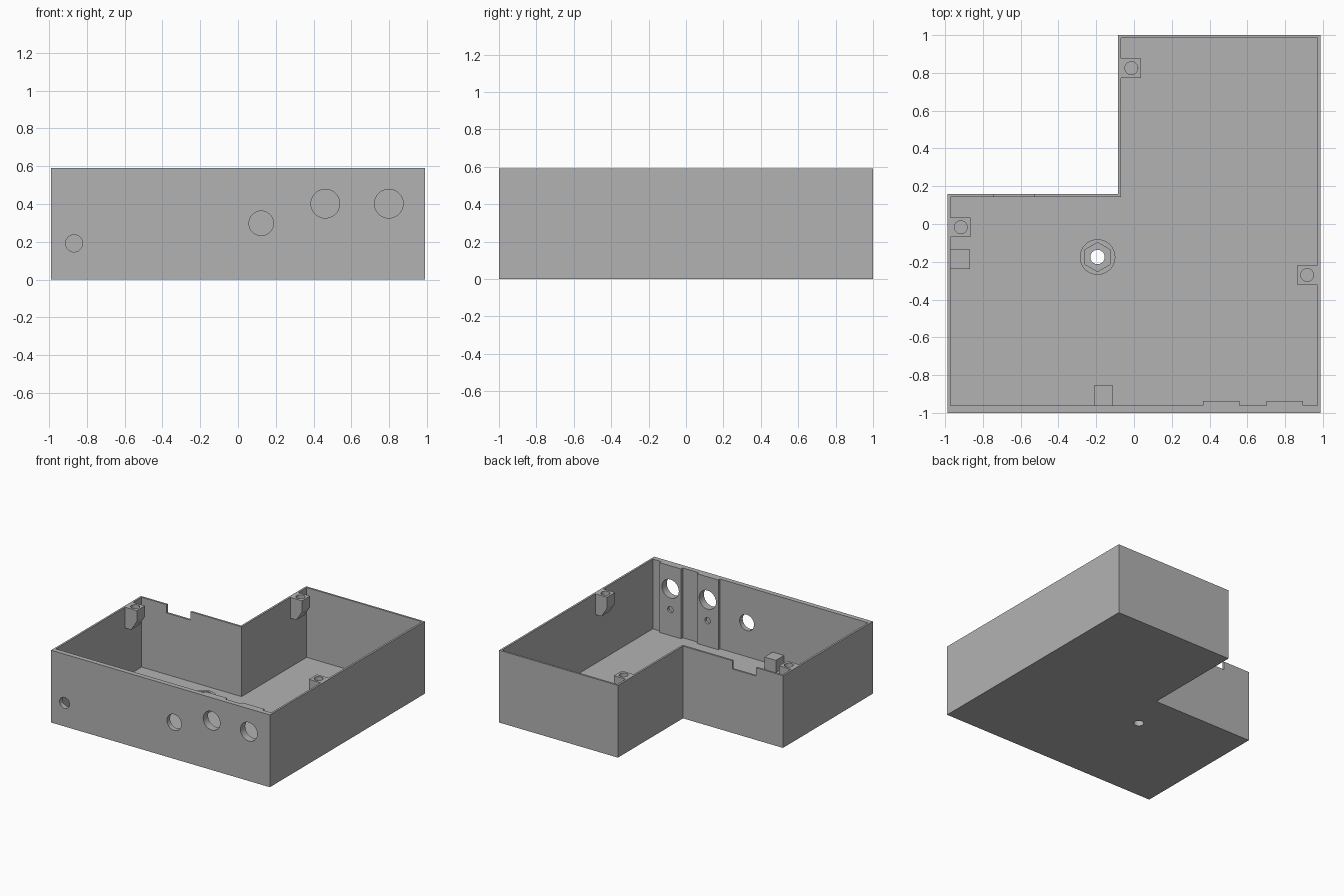
import bpy, bmesh, math
from mathutils import Vector

cube = bpy.data.objects.get("Cube")
if cube:
    bpy.data.objects.remove(cube, do_unlink=True)

grey = bpy.data.materials.new("plain_grey")
grey.use_nodes = True
colour = (0.45, 0.45, 0.45, 1)
grey.diffuse_color = colour
grey.node_tree.nodes["Principled BSDF"].inputs["Base Color"].default_value = colour

TOP, FLOOR, POST = 0.59, 0.02, 0.12
WALL_X, WALL_Y = 0.972, -0.96  # inner faces of the side and front walls


def prism(name, points, sweep):
    """Solid made by sweeping a flat polygon along a vector."""
    bm = bmesh.new()
    face = bm.faces.new([bm.verts.new(p) for p in points])
    swept = bmesh.ops.extrude_face_region(bm, geom=[face])
    bmesh.ops.translate(bm, vec=Vector(sweep),
                        verts=[v for v in swept["geom"] if isinstance(v, bmesh.types.BMVert)])
    bmesh.ops.recalc_face_normals(bm, faces=bm.faces)
    mesh = bpy.data.meshes.new(name)
    bm.to_mesh(mesh)
    bm.free()
    mesh.materials.append(grey)
    obj = bpy.data.objects.new(name, mesh)
    bpy.context.collection.objects.link(obj)
    return obj


def slab(name, outline, z0, z1):
    return prism(name, [(x, y, z0) for x, y in outline], (0, 0, z1 - z0))


def box(name, x0, x1, y0, y1, z0, z1):
    return slab(name, [(x0, y0), (x1, y0), (x1, y1), (x0, y1)], z0, z1)


def ring(radius, sides):
    steps = [math.tau * (i + 0.5) / sides for i in range(sides)]
    return [(radius * math.cos(a), radius * math.sin(a)) for a in steps]


def upright(name, x, y, z0, z1, radius, sides=48):
    return slab(name, [(x + u, y + v) for u, v in ring(radius, sides)], z0, z1)


def bore(x, z, radius, y0, y1):
    return prism("cutter", [(x + u, y0, z + v) for u, v in ring(radius, 48)], (0, y1 - y0, 0))


def cut(obj, cutter):
    mod = obj.modifiers.new("cut", "BOOLEAN")
    mod.operation = "DIFFERENCE"
    mod.solver = "EXACT"
    mod.object = cutter
    cutter.hide_render = True
    select(obj)
    bpy.ops.object.modifier_apply(modifier=mod.name)
    bpy.data.objects.remove(cutter, do_unlink=True)


def select(obj):
    bpy.ops.object.select_all(action="DESELECT")
    obj.select_set(True)
    bpy.context.view_layer.objects.active = obj


def l_shape(x, front, back, step_x, step_y):
    return [(-x, front), (x, front), (x, back), (step_x, back), (step_x, step_y), (-x, step_y)]


# L-shaped tray with thin walls and a thicker front
tray = slab("tray", l_shape(0.988, -1, 1, -0.085, 0.16), 0, TOP)
cut(tray, slab("cutter", l_shape(WALL_X, WALL_Y, 0.984, -0.069, 0.144), FLOOR, 1))
cut(tray, box("cutter", -0.745, -0.53, 0.1, 0.2, TOP - 0.068, 1))

# Round openings through the front wall
jacks = [(0.462, 0.402, 0.076), (0.798, 0.402, 0.076)]
for x, z, r in [(-0.867, 0.192, 0.045), (0.123, 0.298, 0.065)] + jacks:
    cut(tray, bore(x, z, r, -1.1, -0.9))

# Thickened pads behind the two large openings, each with a blind peg hole
objects = [tray]
for side, (x, z, r) in zip(("inner", "outer"), jacks):
    pad = box(side + "_pad", x - 0.097, x + 0.097, WALL_Y, -0.938, FLOOR, TOP)
    cut(pad, bore(x, z, r, -1.1, -0.9))
    cut(pad, bore(x, z - 0.17, 0.025, -0.957, -0.9))
    objects.append(pad)

# Floor boss with a hexagonal nut pocket and a through hole
BX, BY = -0.193, -0.175
boss = upright("nut_boss", BX, BY, FLOOR, POST, 0.094)
cut(boss, upright("cutter", BX, BY, 0.06, 0.2, 0.077, 6))
for part in (boss, tray):
    cut(part, upright("cutter", BX, BY, -0.1, 0.2, 0.038))
objects.append(boss)

# Square support posts on the floor
objects.append(box("front_post", -0.213, -0.11, WALL_Y, -0.855, FLOOR, POST))
objects.append(box("right_post", -WALL_X, -0.868, -0.238, -0.135, FLOOR, POST))

# Chamfered screw blocks hung on the walls, flush with the rim
for name, wall, way, y in (("right", -WALL_X, 1, -0.017),
                           ("left", WALL_X, -1, -0.27),
                           ("back", -0.069, 1, 0.825)):
    side = [(0, 0), (0.106, 0), (0.106, 0.09), (0.055, 0.17), (0, 0.17)]
    block = prism(name + "_screw_block",
                  [(wall + way * d, y - 0.052, TOP - h) for d, h in side], (0, 0.104, 0))
    cut(block, upright("cutter", wall + way * 0.055, y, TOP - 0.12, 1, 0.034))
    objects.append(block)

for obj in objects:
    select(obj)
    bpy.ops.object.shade_smooth_by_angle(angle=math.radians(30))
